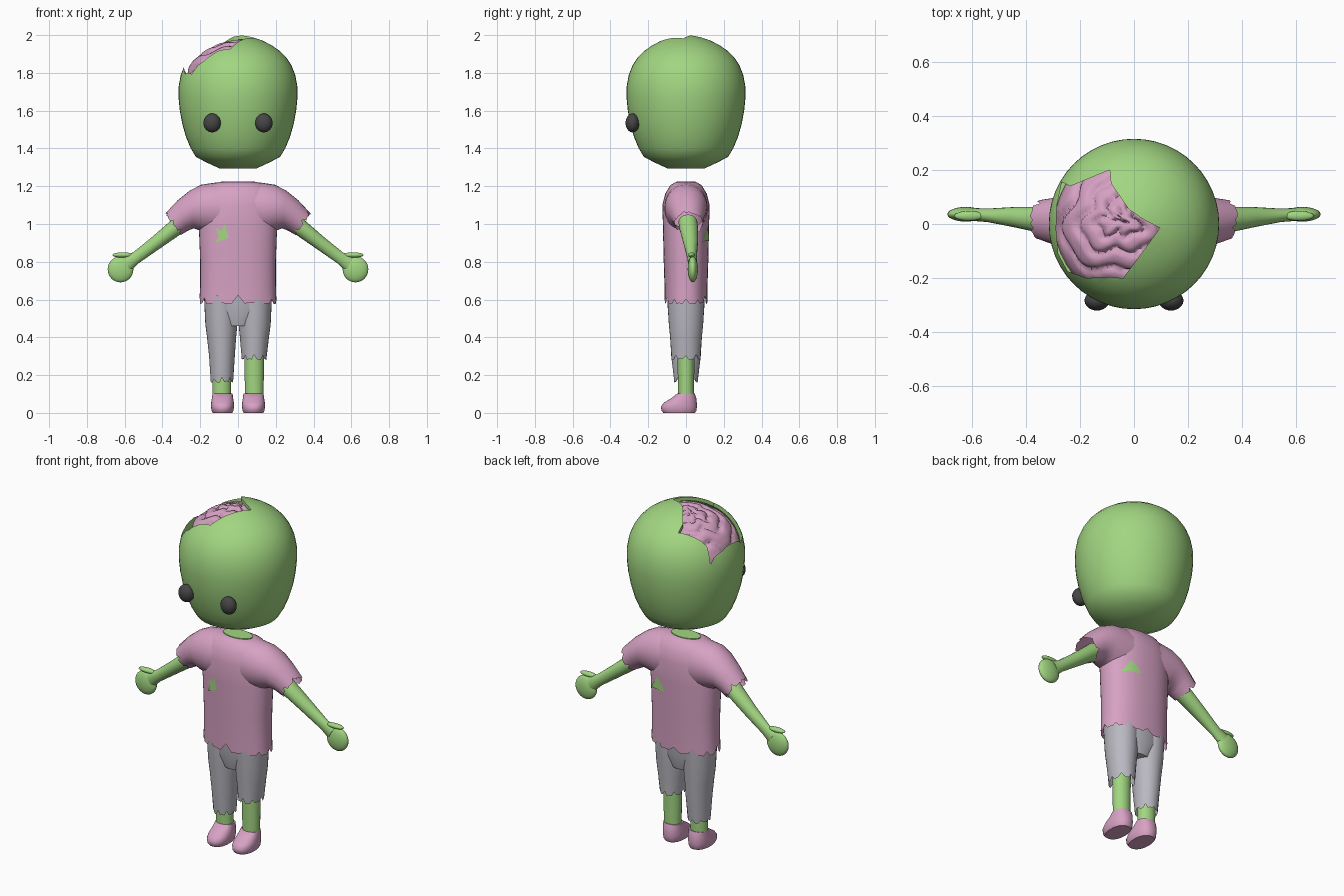
import bpy, bmesh, math, random
from mathutils import Vector

if "Cube" in bpy.data.objects:
    bpy.data.objects.remove(bpy.data.objects["Cube"])

random.seed(4)


def material(name, rgb):
    m = bpy.data.materials.new(name)
    m.diffuse_color = (*rgb, 1)
    m.use_nodes = True
    m.node_tree.nodes["Principled BSDF"].inputs["Base Color"].default_value = m.diffuse_color
    return m


GREEN = material("green skin", (0.36, 0.67, 0.22))
PINK = material("pink", (0.68, 0.36, 0.55))
GREY = material("grey cloth", (0.49, 0.48, 0.53))
DARK = material("dark eye", (0.06, 0.06, 0.06))


def smooth(ob, angle=40):
    bpy.ops.object.select_all(action='DESELECT')
    ob.select_set(True)
    bpy.context.view_layer.objects.active = ob
    bpy.ops.object.shade_smooth_by_angle(angle=math.radians(angle))


def ring(c, u, v, n=32, p=2.0):
    """Superellipse ring around c with half axes u and v."""
    c, u, v = Vector(c), Vector(u), Vector(v)
    pts = []
    for i in range(n):
        a = 2 * math.pi * i / n
        ca, sa = math.cos(a), math.sin(a)
        pts.append(c + u * math.copysign(abs(ca) ** (2 / p), ca)
                   + v * math.copysign(abs(sa) ** (2 / p), sa))
    return pts


def flat(z, rx, ry, cx=0, cy=0, n=32, p=2.0):
    return ring((cx, cy, z), (rx, 0, 0), (0, ry, 0), n, p)


def span(s, top, bot, ry, cy, n=32):
    """Ring across a limb, given its upper and lower edge in x and z."""
    t, b = Vector((s * top[0], cy, top[1])), Vector((s * bot[0], cy, bot[1]))
    return ring((t + b) / 2, (t - b) / 2, (0, ry, 0), n)


def loft(name, rings, mat, first=True, last=True, angle=40):
    bm = bmesh.new()
    vs = [[bm.verts.new(p) for p in r] for r in rings]
    n = len(vs[0])
    for a, b in zip(vs, vs[1:]):
        for i in range(n):
            bm.faces.new((a[i], a[(i + 1) % n], b[(i + 1) % n], b[i]))
    if first:
        bm.faces.new(vs[0])
    if last:
        bm.faces.new(vs[-1])
    bmesh.ops.recalc_face_normals(bm, faces=bm.faces)
    me = bpy.data.meshes.new(name)
    bm.to_mesh(me)
    bm.free()
    me.materials.append(mat)
    ob = bpy.data.objects.new(name, me)
    bpy.context.collection.objects.link(ob)
    smooth(ob, angle)
    return ob


def ball(name, c, r, mat):
    bpy.ops.mesh.primitive_uv_sphere_add(segments=24, ring_count=14, location=c)
    ob = bpy.context.object
    ob.name, ob.scale = name, r
    ob.data.materials.append(mat)
    smooth(ob, 60)


def ragged(pts, direction, every=4, low=0.02, high=0.05):
    """Tear an edge: push some of its points back along a direction."""
    d = Vector(direction)
    return [p + d * (random.uniform(low, high) if i % every == 0
                     else random.uniform(0, 0.008)) for i, p in enumerate(pts)]


# Head shell
HEAD = [(1.295, 0.1), (1.325, 0.165), (1.355, 0.223), (1.40, 0.25), (1.46, 0.275),
        (1.53, 0.295), (1.60, 0.308), (1.67, 0.315), (1.73, 0.314), (1.79, 0.303),
        (1.84, 0.283), (1.88, 0.257), (1.915, 0.223), (1.945, 0.18), (1.97, 0.132),
        (1.988, 0.08), (1.997, 0.035), (2.0, 0.008)]
head = loft("head", [flat(z, r, r, n=48) for z, r in HEAD], GREEN, angle=60)

# Jagged opening cut through the skull
HOLE = [(0.096, -0.015), (-0.04, -0.2), (-0.1, -0.195), (-0.175, -0.2), (-0.245, -0.175),
        (-0.28, -0.11), (-0.288, -0.02), (-0.285, 0.07), (-0.267, 0.155), (-0.235, 0.14),
        (-0.09, 0.2), (-0.085, 0.15), (-0.02, 0.055), (0.03, 0.02)]
cutter = loft("skull_cutter", [[(x, y, z) for x, y in HOLE] for z in (1.74, 2.2)], GREEN)
cutter.hide_render = True
shell = head.modifiers.new("shell", 'SOLIDIFY')
shell.thickness, shell.offset = 0.02, -1
cut = head.modifiers.new("opening", 'BOOLEAN')
cut.operation, cut.solver, cut.object = 'DIFFERENCE', 'EXACT', cutter
bpy.context.view_layer.objects.active = head
for m in ("shell", "opening"):
    bpy.ops.object.modifier_apply(modifier=m)
bpy.data.objects.remove(cutter)
smooth(head, 40)

# Wrinkled brain: the head's upper profile, shrunk and folded
rings = []
upper = HEAD[6:]
for (z0, r0), (z1, r1) in zip(upper, upper[1:]):
    for t in (0, 0.25, 0.5, 0.75):
        r, z = r0 + (r1 - r0) * t, z0 + (z1 - z0) * t
        row = []
        for p in flat(z - 1.6, r, r, n=96):
            dx, dy = p.x + 0.06, p.y - 0.02
            a = math.atan2(dy, dx)
            phase = math.hypot(dx, dy) * 42 + 0.9 * math.sin(3 * a) + 0.5 * math.sin(7 * a + 1)
            k = 0.935 - 0.06 * (1 - abs(math.sin(phase))) ** 2
            row.append(p * k + Vector((0, 0, 1.6)))
        rings.append(row)
loft("brain", rings, PINK, angle=70)

# Shirt body with a torn hem
P = 2.3
TORSO = [(1.222, 0.1, 0.055), (1.205, 0.15, 0.083), (1.16, 0.185, 0.11), (1.10, 0.2, 0.125),
         (0.98, 0.207, 0.122), (0.8, 0.2, 0.118), (0.68, 0.2, 0.114)]
rings = [flat(z, rx, ry, n=48, p=P) for z, rx, ry in TORSO]
rings.append(ragged(flat(0.575, 0.203, 0.113, n=48, p=P), (0, 0, 1)))
loft("shirt_body", rings, PINK, last=False)

# Shoulders and sleeves: one tube running from cuff to cuff
SLEEVE = [((0.0, 1.22), (0.0, 0.95), 0.115, 0), ((0.12, 1.219), (0.14, 0.95), 0.115, 0),
          ((0.195, 1.208), (0.2, 0.965), 0.112, 0), ((0.255, 1.177), (0.235, 0.977), 0.102, 0.005),
          ((0.32, 1.125), (0.265, 0.965), 0.087, 0.01), ((0.388, 1.055), (0.306, 0.94), 0.074, 0.015)]
right = [span(1, *r) for r in SLEEVE]
left = [span(-1, *r) for r in SLEEVE]
right[-1] = ragged(right[-1], (-0.8, 0, 0.6), 5, 0.015, 0.03)
left[-1] = ragged(left[-1], (0.8, 0, 0.6), 5, 0.015, 0.03)
loft("shirt_sleeves", left[:0:-1] + right, PINK, False, False, 60)

# Neck showing in the collar
loft("neck", [flat(z, 0.09, 0.05) for z in (1.15, 1.226)], GREEN)


# Skin seen through tears in the shirt
def tear(name, side, outline):
    pts = []
    for a, b in zip(outline, outline[1:] + outline[:1]):
        pts += [Vector(a).lerp(Vector(b), t) for t in (0, 1 / 3, 2 / 3)]
    mid = sum(pts, Vector((0, 0))) / len(pts)
    rows = []
    for k in (1, 0.66, 0.33, 0.02):
        row = []
        for q in pts:
            x, z = mid.lerp(q, k)
            y = 0.121 * (1 - abs(x / 0.206) ** P) ** (1 / P) + 0.004
            row.append(Vector((x, side * y, z)))
        rows.append(row)
    loft(name, rows, GREEN, first=False)


tear("front_tear", -1, [(-0.07, 1.0), (-0.085, 0.965), (-0.12, 0.982), (-0.1, 0.94),
                        (-0.12, 0.9), (-0.05, 0.927)])
tear("back_tear", 1, [(0.11, 0.985), (0.165, 0.905), (0.12, 0.912), (0.055, 0.915), (0.065, 0.94)])

ARM = [((0.32, 1.05), (0.255, 0.97), 0.05, 0.01), ((0.37, 1.005), (0.312, 0.94), 0.049, 0.015),
       ((0.46, 0.927), (0.418, 0.867), 0.038, 0.025), ((0.555, 0.85), (0.525, 0.793), 0.025, 0.032),
       ((0.61, 0.825), (0.57, 0.75), 0.024, 0.035)]
for s, side in ((-1, "right"), (1, "left")):
    # Eye, arm and hand
    ball(side + "_eye", (s * 0.137, -0.283, 1.535), (0.046, 0.037, 0.05), DARK)
    loft(side + "_arm", [span(s, *r, n=20) for r in ARM], GREEN, angle=60)
    ball(side + "_hand", (s * 0.622, 0.036, 0.76), (0.068, 0.027, 0.069), GREEN)
    ball(side + "_thumb", (s * 0.61, 0.03, 0.836), (0.055, 0.018, 0.014), GREEN)

    # Trouser leg, the left one torn shorter
    hem, rx, ry = ((0.16, 0.06, 0.063), (0.28, 0.066, 0.077))[s > 0]
    legs = [flat(0.62, 0.09, 0.1, s * 0.09), flat(0.47, 0.085, 0.091, s * 0.088),
            flat(0.4, 0.077, 0.084, s * 0.087), flat(0.3, 0.068, 0.078, s * 0.085),
            ragged(flat(hem, rx, ry, s * 0.085), (0, 0, 1), 4, 0.015, 0.03)]
    if s > 0:
        legs.pop(3)
    loft(side + "_trouser_leg", legs, GREY, last=False)

    # Shin and shoe
    loft(side + "_shin", [flat(0.06, 0.049, 0.042, s * 0.086), flat(0.4, 0.053, 0.046, s * 0.086)], GREEN)
    SHOE = [(0, -0.12, 0.048, 0.052), (0.012, -0.13, 0.055, 0.058), (0.035, -0.133, 0.058, 0.061),
            (0.055, -0.115, 0.057, 0.06), (0.08, -0.075, 0.054, 0.056), (0.103, -0.046, 0.046, 0.053)]
    loft(side + "_shoe", [flat(z, w, (y1 - y0) / 2, s * 0.082, (y0 + y1) / 2, p=2.3)
                          for z, y0, y1, w in SHOE], PINK, angle=50)

# Trouser seat
loft("trouser_seat", [flat(0.64, 0.178, 0.1), flat(0.54, 0.168, 0.096), flat(0.46, 0.09, 0.075)], GREY)
